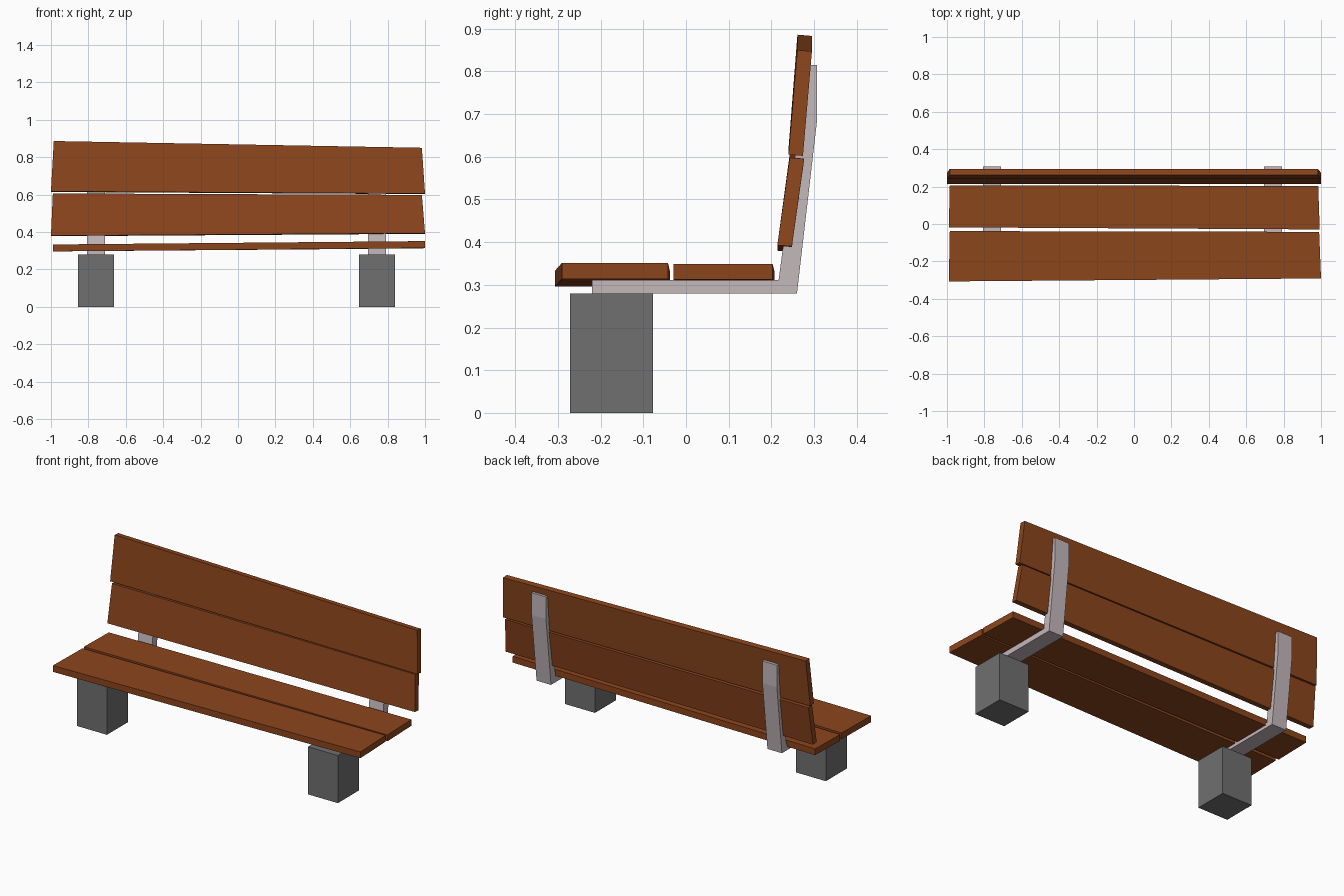
import bpy

if "Cube" in bpy.data.objects:
    bpy.data.objects.remove(bpy.data.objects["Cube"])


def material(name, color):
    m = bpy.data.materials.new(name)
    m.diffuse_color = (*color, 1)
    m.use_nodes = True
    m.node_tree.nodes["Principled BSDF"].inputs["Base Color"].default_value = m.diffuse_color
    return m


wood = material("brown_wood", (0.26, 0.06, 0.012))
steel = material("pale_steel", (0.55, 0.48, 0.50))
concrete = material("grey_concrete", (0.16, 0.16, 0.16))


def loft(name, left, right, mat):
    """Solid between two matching end outlines; points go counter-clockwise seen from +x."""
    n = len(left)
    faces = [list(range(n))[::-1], list(range(n, 2 * n))]
    faces += [[i, (i + 1) % n, n + (i + 1) % n, n + i] for i in range(n)]
    mesh = bpy.data.meshes.new(name)
    mesh.from_pydata(left + right, [], faces)
    mesh.materials.append(mat)
    obj = bpy.data.objects.new(name, mesh)
    bpy.context.collection.objects.link(obj)
    return obj


def extrude(name, profile, x0, x1, mat):
    return loft(name, [(x0, y, z) for y, z in profile],
                [(x1, y, z) for y, z in profile], mat)


def seat_end(x_front, x_back, y_front, y_back, z):
    t = 0.037
    return [(x_front, y_front, z - t), (x_back, y_back, z - t),
            (x_back, y_back, z), (x_front, y_front, z)]


def back_end(x_low, x_top, y_low, y_top, z_low, z_top):
    t = 0.034
    return [(x_low, y_low, z_low), (x_low, y_low + t, z_low - 0.003),
            (x_top, y_top + t, z_top - 0.003), (x_top, y_top, z_top)]


# Slightly crooked seat planks
loft("front_seat_plank", seat_end(-0.99, -0.985, -0.307, -0.038, 0.333),
     seat_end(1.0, 0.99, -0.291, -0.042, 0.351), wood)
loft("rear_seat_plank", seat_end(-0.99, -0.985, -0.018, 0.207, 0.333),
     seat_end(0.993, 0.985, -0.029, 0.203, 0.349), wood)

# Slightly crooked backrest planks
loft("lower_back_plank", back_end(-1.0, -0.99, 0.214, 0.243, 0.38, 0.606),
     back_end(1.0, 0.983, 0.214, 0.243, 0.393, 0.598), wood)
loft("upper_back_plank", back_end(-1.0, -0.985, 0.24, 0.261, 0.617, 0.886),
     back_end(1.0, 0.983, 0.24, 0.261, 0.605, 0.85), wood)

# Bent steel brackets and concrete feet on each side
bracket = [(-0.22, 0.28), (0.26, 0.28), (0.307, 0.685), (0.307, 0.815),
           (0.268, 0.815), (0.267, 0.69), (0.217, 0.311), (-0.22, 0.311)]
foot = [(-0.272, 0), (-0.077, 0), (-0.077, 0.28), (-0.272, 0.28)]
for side, cx in (("left", -0.759), ("right", 0.743)):
    extrude(side + "_bracket", bracket, cx - 0.047, cx + 0.047, steel)
    extrude(side + "_foot", foot, cx - 0.097, cx + 0.097, concrete)
